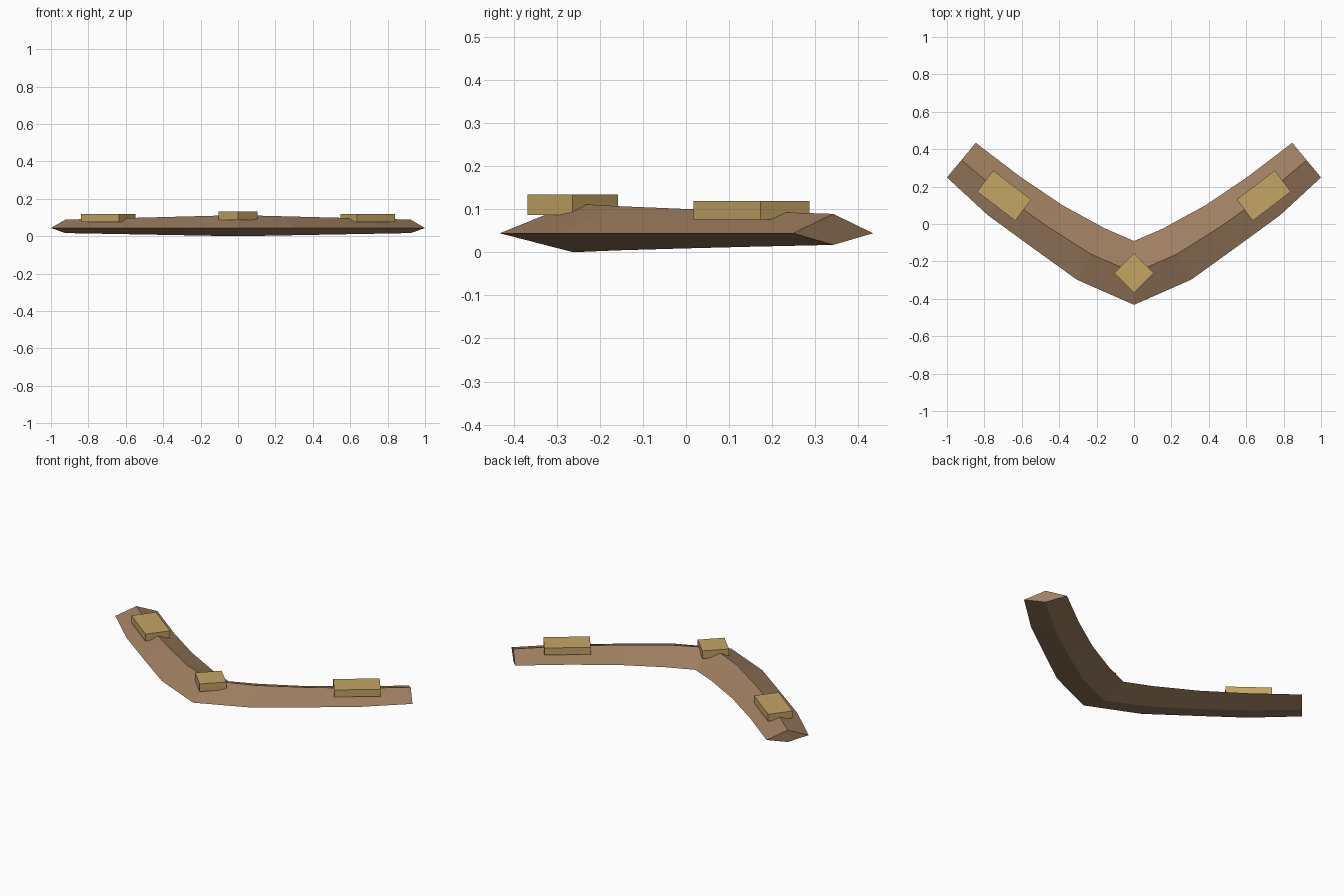
import bpy
from math import radians
from mathutils import Vector

if "Cube" in bpy.data.objects:
    bpy.data.objects.remove(bpy.data.objects["Cube"])


def material(name, color):
    m = bpy.data.materials.new(name)
    m.diffuse_color = (*color, 1)
    m.use_nodes = True
    m.node_tree.nodes["Principled BSDF"].inputs["Base Color"].default_value = m.diffuse_color
    return m


wood = material("wood", (0.35, 0.215, 0.12))
brass = material("brass", (0.56, 0.38, 0.13))

# Boomerang blade: diamond sections from the elbow out to one tip
outer = [(0, -0.432), (0.305, -0.298), (0.537, -0.131), (0.78, 0.046), (1.0, 0.249)]
inner = [(0, -0.091), (0.155, -0.024), (0.382, 0.1), (0.61, 0.254), (0.846, 0.434)]
EDGE_Z = 0.044


def section(i, side):
    t = i / 4
    o, n = (Vector((side * p[0], p[1], EDGE_Z)) for p in (outer[i], inner[i]))
    mid = (o + n) / 2
    top = Vector((mid.x, mid.y, 0.113 - 0.024 * t))
    bottom = Vector((mid.x, mid.y, 0.017 * t))
    return [o, top, n, bottom]


rings = [section(i, -1) for i in range(4, 0, -1)] + [section(i, 1) for i in range(5)]
verts = [v for ring in rings for v in ring]
faces = [(a + k, a + (k + 1) % 4, a + 4 + (k + 1) % 4, a + 4 + k)
         for a in range(0, 4 * (len(rings) - 1), 4) for k in range(4)]
last = 4 * (len(rings) - 1)
faces += [(3, 2, 1, 0), (last, last + 1, last + 2, last + 3)]
mesh = bpy.data.meshes.new("boomerang_blade")
mesh.from_pydata(verts, [], [tuple(reversed(f)) for f in faces])
mesh.materials.append(wood)
blade = bpy.data.objects.new("boomerang_blade", mesh)
bpy.context.collection.objects.link(blade)


# Inlaid plates on the ridge
def plate(name, location, size, angle):
    bpy.ops.mesh.primitive_cube_add(size=1, location=location,
                                    rotation=(0, 0, radians(angle)))
    ob = bpy.context.object
    ob.name = name
    ob.scale = size
    ob.data.materials.append(brass)


plate("elbow_plate", (0, -0.263, 0.11), (0.149, 0.149, 0.047), 45)
for side, label in ((-1, "left"), (1, "right")):
    plate(label + "_arm_plate", (side * 0.694, 0.152, 0.0975),
          (0.256, 0.142, 0.043), side * 37.3)

# Consistent outward normals on the blade
bpy.ops.object.select_all(action='DESELECT')
bpy.context.view_layer.objects.active = blade
blade.select_set(True)
bpy.ops.object.mode_set(mode='EDIT')
bpy.ops.mesh.select_all(action='SELECT')
bpy.ops.mesh.normals_make_consistent(inside=False)
bpy.ops.object.mode_set(mode='OBJECT')
